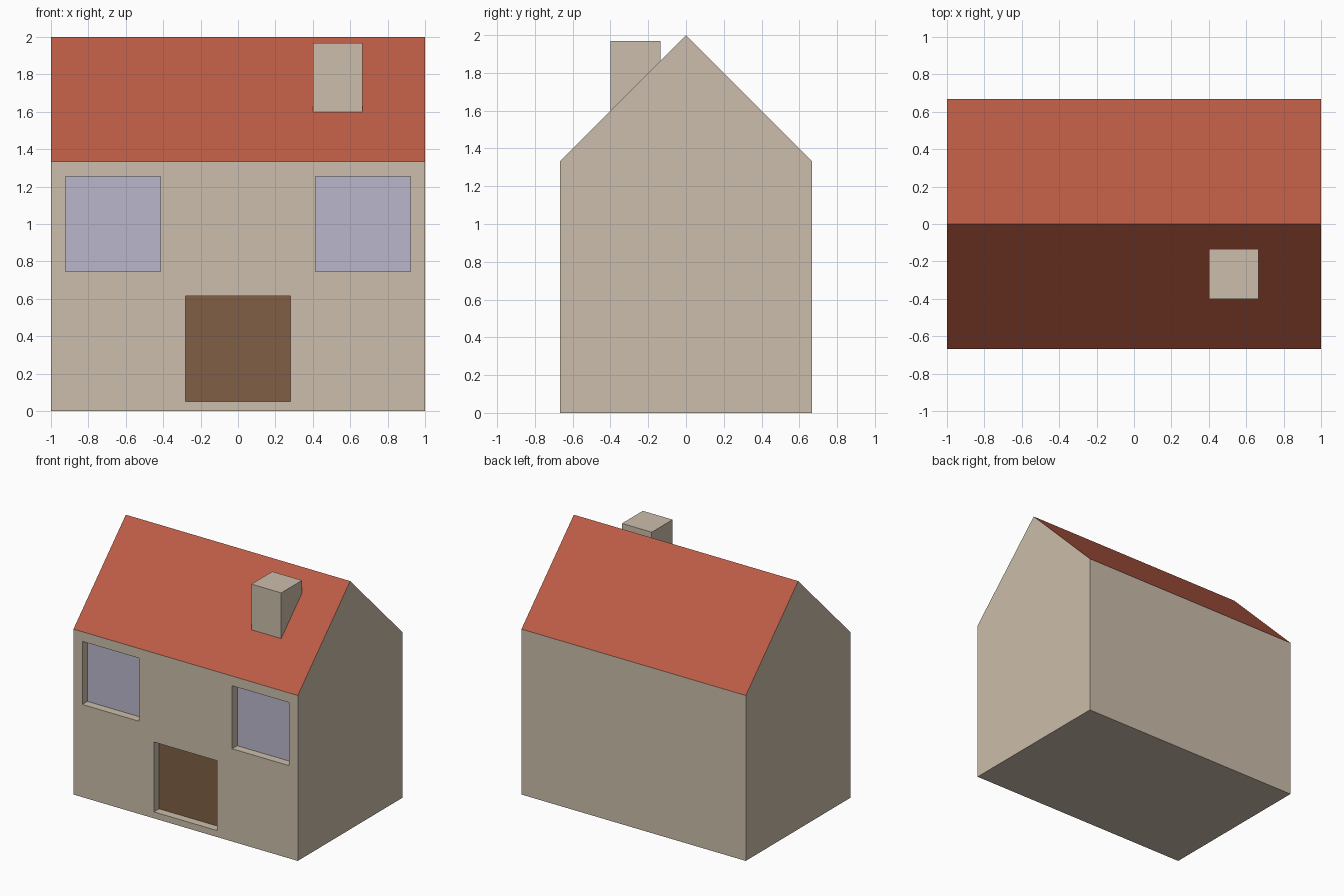
import bpy
import bmesh

if "Cube" in bpy.data.objects:
    bpy.data.objects.remove(bpy.data.objects["Cube"])

FRONT = -0.667      # front wall plane
DEPTH = 0.065       # recess depth of windows and door


def material(name, rgb):
    m = bpy.data.materials.new(name)
    m.diffuse_color = (*rgb, 1.0)
    m.use_nodes = True
    m.node_tree.nodes["Principled BSDF"].inputs["Base Color"].default_value = m.diffuse_color
    return m


wall = material("beige wall", (0.60, 0.515, 0.405))
red = material("red roof", (0.50, 0.108, 0.060))
glass = material("pale blue glass", (0.49, 0.478, 0.60))
wood = material("brown door", (0.214, 0.117, 0.059))


def prism(name, profile, x0, x1, mats):
    """Solid made by extruding a (y, z) profile along x."""
    bm = bmesh.new()
    face = bm.faces.new([bm.verts.new((x0, y, z)) for y, z in profile])
    new = bmesh.ops.extrude_face_region(bm, geom=[face])["geom"]
    verts = [v for v in new if isinstance(v, bmesh.types.BMVert)]
    bmesh.ops.translate(bm, verts=verts, vec=(x1 - x0, 0, 0))
    bmesh.ops.recalc_face_normals(bm, faces=bm.faces)
    mesh = bpy.data.meshes.new(name)
    bm.to_mesh(mesh)
    bm.free()
    for m in mats:
        mesh.materials.append(m)
    ob = bpy.data.objects.new(name, mesh)
    bpy.context.collection.objects.link(ob)
    return ob


# House body with gable roof
house = prism("house", [(FRONT, 0), (-FRONT, 0), (-FRONT, 1.333), (0, 2), (FRONT, 1.333)],
              -1, 1, [wall, red, glass, wood])

# Recesses for the two windows and the door
openings = [(-0.921, -0.415, 0.747, 1.255),
            (0.415, 0.921, 0.747, 1.255),
            (-0.282, 0.282, 0.052, 0.615)]
bpy.context.view_layer.objects.active = house
for x0, x1, z0, z1 in openings:
    y0, y1 = FRONT - 0.2, FRONT + DEPTH
    cutter = prism("opening_cutter", [(y0, z0), (y1, z0), (y1, z1), (y0, z1)], x0, x1, [wall])
    cutter.hide_render = True
    mod = house.modifiers.new("opening", 'BOOLEAN')
    mod.operation = 'DIFFERENCE'
    mod.solver = 'EXACT'
    mod.object = cutter
    bpy.ops.object.modifier_apply(modifier=mod.name)
    bpy.data.objects.remove(cutter)

# Colour by direction and position: roof slopes, recessed panes, recessed door
for p in house.data.polygons:
    p.material_index = 0
    if 0.5 < p.normal.z < 0.9:
        p.material_index = 1
    elif p.normal.y < -0.9 and p.center.y > FRONT + DEPTH / 2:
        p.material_index = 2 if p.center.z > 0.7 else 3

# Chimney, its foot cut to the roof slope
prism("chimney", [(-0.4, 1.59), (-0.135, 1.855), (-0.135, 1.968), (-0.4, 1.968)],
      0.4, 0.665, [wall])
